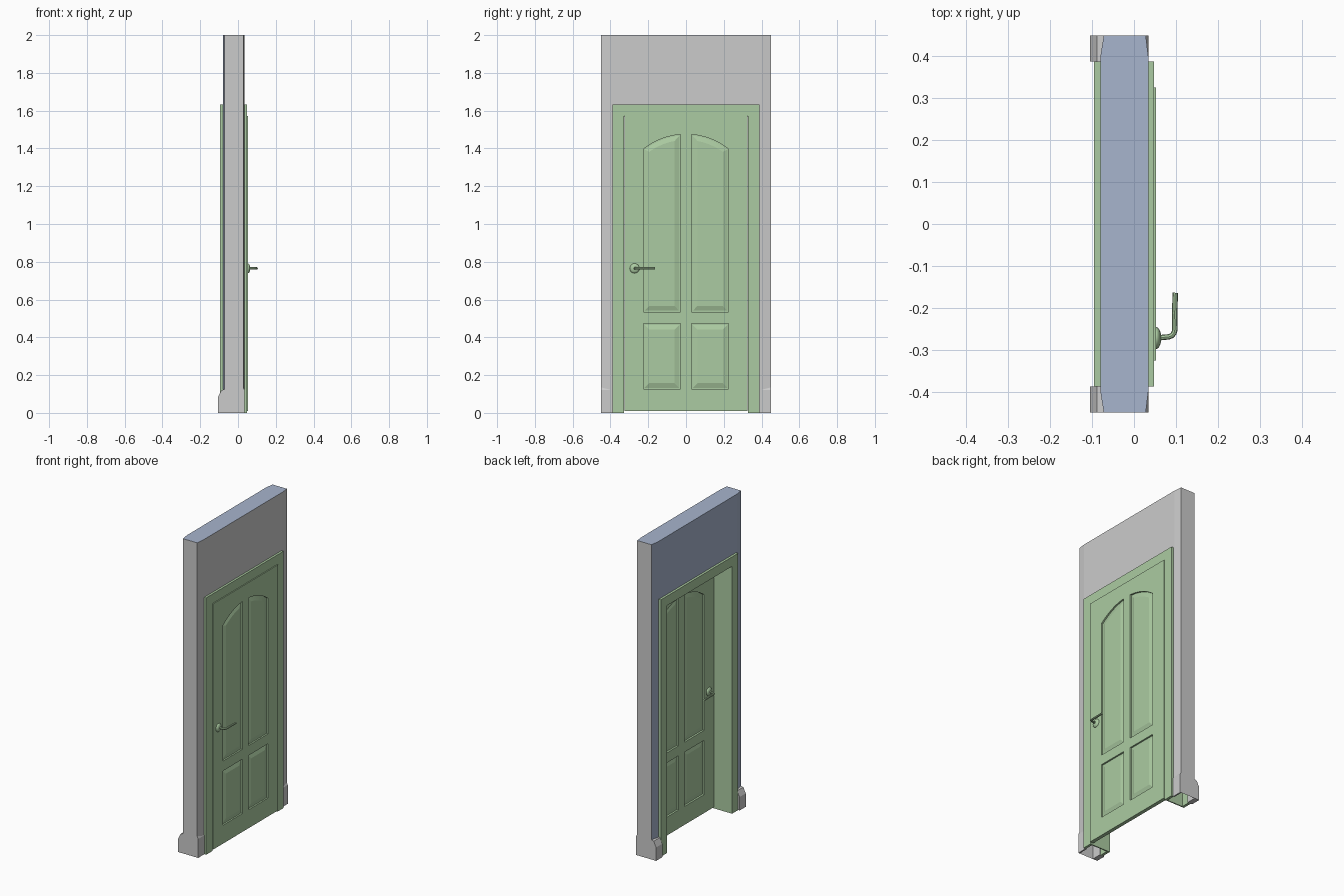
import bpy, bmesh, math

if "Cube" in bpy.data.objects:
    bpy.data.objects.remove(bpy.data.objects["Cube"])

# ---- materials ----
def material(name, rgb):
    m = bpy.data.materials.new(name)
    m.diffuse_color = (*rgb, 1)
    m.use_nodes = True
    m.node_tree.nodes["Principled BSDF"].inputs["Base Color"].default_value = m.diffuse_color
    return m

GREY = material("wall_grey", (0.60, 0.60, 0.60))
BLUE = material("wall_blue", (0.39, 0.46, 0.61))
GREEN = material("door_green", (0.41, 0.60, 0.36))

# ---- helpers ----
def finish(name, bm, mats, fix=True):
    if fix:
        bmesh.ops.recalc_face_normals(bm, faces=bm.faces)
    me = bpy.data.meshes.new(name)
    bm.to_mesh(me)
    bm.free()
    for m in mats:
        me.materials.append(m)
    ob = bpy.data.objects.new(name, me)
    bpy.context.collection.objects.link(ob)
    return ob

def prism(name, pts, x0, x1, mat):
    """Extrude a (y, z) outline along x."""
    bm = bmesh.new()
    f = bm.faces.new([bm.verts.new((x0, y, z)) for y, z in pts])
    r = bmesh.ops.extrude_face_region(bm, geom=[f])
    vs = [v for v in r["geom"] if isinstance(v, bmesh.types.BMVert)]
    bmesh.ops.translate(bm, verts=vs, vec=(x1 - x0, 0, 0))
    return finish(name, bm, [mat])

def rect(y0, y1, z0, z1):
    return [(y0, z0), (y1, z0), (y1, z1), (y0, z1)]

def arch_frame(yi, yo, zi, zo):
    """Upside-down U outline."""
    return [(-yo, 0), (-yi, 0), (-yi, zi), (yi, zi), (yi, 0), (yo, 0), (yo, zo), (-yo, zo)]

# ---- wall: open-bottomed shell with a doorway and slightly tapered ends ----
ys = [-0.45, -0.40, -0.33, 0.33, 0.40, 0.45]
zs = [0, 1.57, 2.0]
bm = bmesh.new()
def side(x, taper):
    return [[bm.verts.new((x + (taper if abs(y) > 0.44 else 0), y, z)) for z in zs] for y in ys]
front, back = side(0.034, -0.006), side(-0.08, 0.008)
def face(vs, mi):
    bm.faces.new(vs).material_index = mi
for i in range(5):
    for j in range(2):
        if i == 2 and j == 0:
            continue
        for g, mi in ((front, 0), (back, 1)):
            face((g[i][j], g[i + 1][j], g[i + 1][j + 1], g[i][j + 1]), mi)
    face((front[i][2], front[i + 1][2], back[i + 1][2], back[i][2]), 1)
for i in (0, 5):
    for j in range(2):
        face((front[i][j], back[i][j], back[i][j + 1], front[i][j + 1]), 0)
finish("wall", bm, [GREY, BLUE])

# ---- skirting boards: (x, z) profile run along y on both piers ----
def skirting(name, prof, s):
    b = bmesh.new()
    f = b.faces.new([b.verts.new((x, s * 0.388, z)) for x, z in prof])
    r = bmesh.ops.extrude_face_region(b, geom=[f])
    vs = [v for v in r["geom"] if isinstance(v, bmesh.types.BMVert)]
    bmesh.ops.translate(b, verts=vs, vec=(0, s * 0.062, 0))
    finish(name, b, [GREY])
for s, side_name in ((-1, "left"), (1, "right")):
    skirting("skirting_back_" + side_name,
             [(-0.072, 0), (-0.105, 0), (-0.105, 0.085), (-0.088, 0.12), (-0.072, 0.125)], s)
    skirting("skirting_front_" + side_name,
             [(0.026, 0), (0.035, 0), (0.035, 0.12), (0.026, 0.14)], s)

# ---- door frame ----
prism("casing_front", arch_frame(0.327, 0.388, 1.572, 1.632), 0.032, 0.048, GREEN)
prism("casing_back", arch_frame(0.327, 0.388, 1.572, 1.632), -0.095, -0.078, GREEN)
prism("jamb_lining", arch_frame(0.327, 0.334, 1.572, 1.578), -0.079, 0.033, GREEN)

# ---- door leaf ----
XB, XF = 0.030, 0.053
XM = (XB + XF) / 2
PY, MY = 0.225, 0.03          # stile edge and mullion half-width
R, CZ = 0.363, 1.112          # arch over the upper panels

def arc(y0, y1, r, n=10):
    return [(y, CZ + math.sqrt(r * r - y * y)) for y in [y0 + (y1 - y0) * k / n for k in range(n + 1)]]

for s, n in ((-1, "left"), (1, "right")):
    prism("door_stile_" + n, rect(*sorted((s * PY, s * 0.326)), 0.01, 1.571), XB, XF, GREEN)
prism("door_bottom_rail", rect(-PY, PY, 0.01, 0.127), XB, XF, GREEN)
prism("door_middle_rail", rect(-PY, PY, 0.472, 0.535), XB, XF, GREEN)
prism("door_lower_mullion", rect(-MY, MY, 0.127, 0.472), XB, XF, GREEN)
prism("door_upper_mullion", [(-MY, 0.535), (MY, 0.535)] + arc(MY, -MY, R, 4), XB, XF, GREEN)
prism("door_top_rail", arc(-PY, PY, R, 24) + [(PY, 1.571), (-PY, 1.571)], XB, XF, GREEN)

# ---- raised panels, bevelled on both faces ----
def outline(s, d, z0, z1):
    a, b = MY + d, PY - d
    if z1:
        pts = rect(a, b, z0 + d, z1 - d)
    else:
        pts = [(a, z0 + d), (b, z0 + d)] + arc(b, a, R - d)
    return [(s * y, z) for y, z in pts]

def panel(name, s, z0, z1):
    b = bmesh.new()
    for levels in (((0, 0.043), (0.006, 0.043), (0.03, 0.051)),
                   ((0, 0.042), (0.006, 0.042), (0.03, 0.036))):
        rings = [[b.verts.new((x, y, z)) for y, z in outline(s, d, z0, z1)] for d, x in levels]
        n = len(rings[0])
        faces = []
        for p, q in zip(rings, rings[1:]):
            for k in range(n):
                faces.append(b.faces.new((p[k], p[(k + 1) % n], q[(k + 1) % n], q[k])))
        faces.append(b.faces.new(rings[-1]))
        want = 1 if levels[0][1] > 0.0425 else -1
        for f in faces:
            f.normal_update()
            if f.normal.x * want < 0:
                f.normal_flip()
    finish(name, b, [GREEN], fix=False)

for s, n in ((-1, "left"), (1, "right")):
    panel("lower_panel_" + n, s, 0.127, 0.472)
    panel("upper_panel_" + n, s, 0.535, None)

# ---- lever handles on both faces ----
HY, HZ = -0.272, 0.765
def smooth(ob):
    bpy.ops.object.select_all(action='DESELECT')
    ob.select_set(True)
    bpy.context.view_layer.objects.active = ob
    bpy.ops.object.shade_smooth_by_angle(angle=math.radians(40))

for s, n in ((1, "front"), (-1, "back")):
    b = bmesh.new()
    bmesh.ops.create_uvsphere(b, u_segments=20, v_segments=10, radius=1)
    bmesh.ops.scale(b, verts=b.verts, vec=(0.012, 0.026, 0.026))
    bmesh.ops.translate(b, verts=b.verts, vec=(XM + s * 0.0115, HY, HZ))
    smooth(finish("handle_rose_" + n, b, [GREEN]))

    path = [(0.012, 0), (0.042, 0.003), (0.049, 0.006), (0.054, 0.012), (0.056, 0.02),
            (0.0555, 0.06), (0.057, 0.108)]
    cu = bpy.data.curves.new("lever", 'CURVE')
    cu.dimensions = '3D'
    cu.bevel_depth = 0.0065
    cu.bevel_resolution = 2
    cu.use_fill_caps = True
    sp = cu.splines.new('POLY')
    sp.points.add(len(path) - 1)
    for p, (dx, dy) in zip(sp.points, path):
        p.co = (XM + s * dx, HY + dy, HZ, 1)
    cu.materials.append(GREEN)
    ob = bpy.data.objects.new("handle_lever_" + n, cu)
    bpy.context.collection.objects.link(ob)
    bpy.ops.object.select_all(action='DESELECT')
    ob.select_set(True)
    bpy.context.view_layer.objects.active = ob
    bpy.ops.object.convert(target='MESH')
    smooth(bpy.context.view_layer.objects.active)
